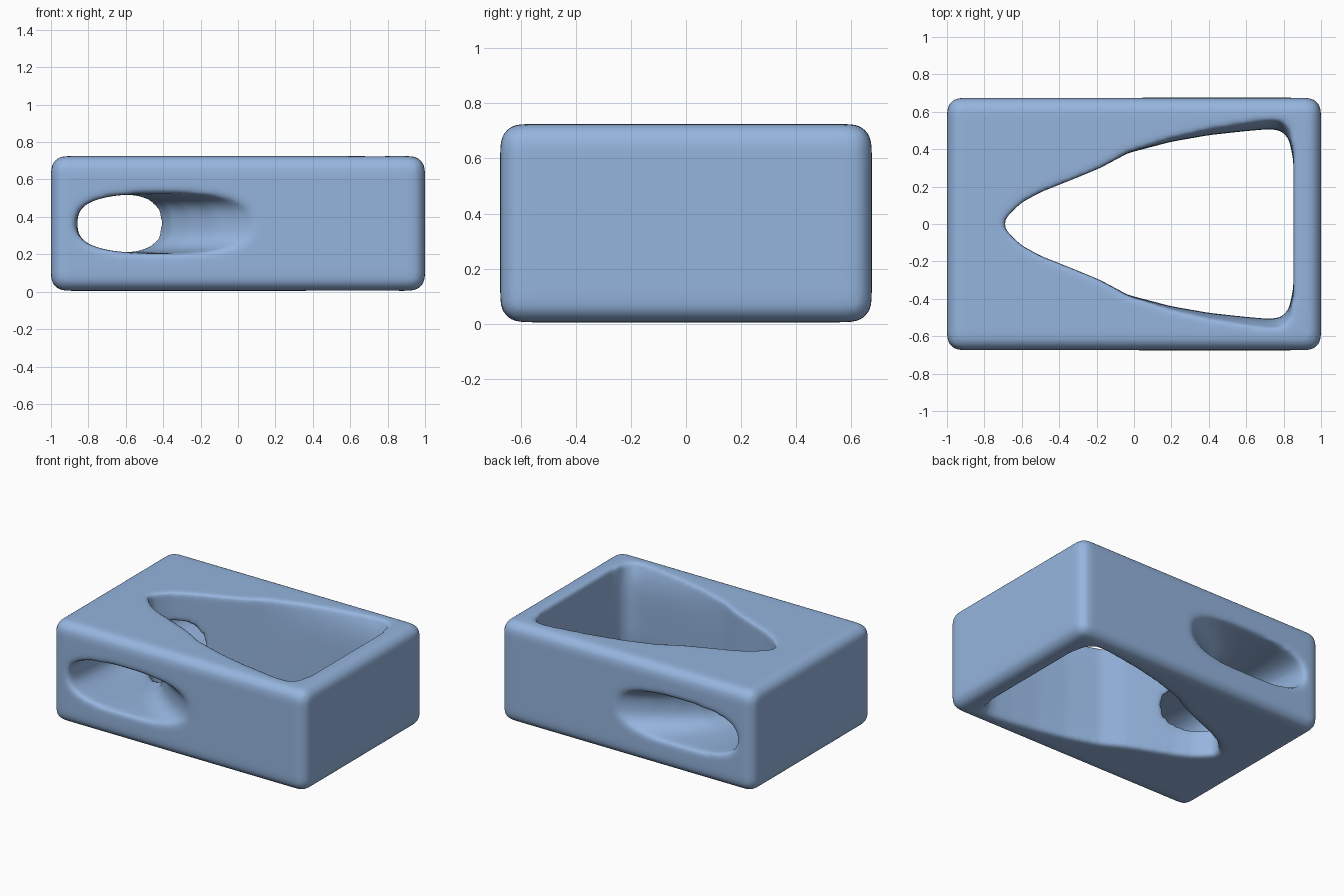
import bpy, bmesh, math

if "Cube" in bpy.data.objects:
    bpy.data.objects.remove(bpy.data.objects["Cube"])

H = 0.725          # block height
MID = 0.365        # mid height

blue = bpy.data.materials.new("soft blue")
blue.diffuse_color = (0.30, 0.46, 0.73, 1)
blue.use_nodes = True
blue.node_tree.nodes["Principled BSDF"].inputs["Base Color"].default_value = blue.diffuse_color


def make_object(name, bm):
    bmesh.ops.recalc_face_normals(bm, faces=bm.faces)
    mesh = bpy.data.meshes.new(name)
    bm.to_mesh(mesh)
    bm.free()
    obj = bpy.data.objects.new(name, mesh)
    bpy.context.collection.objects.link(obj)
    return obj


def loft(name, rings):
    """Closed solid skinned through rings of equal point count."""
    bm = bmesh.new()
    loops = [[bm.verts.new(p) for p in ring] for ring in rings]
    n = len(loops[0])
    for a, b in zip(loops, loops[1:]):
        for i in range(n):
            j = (i + 1) % n
            bm.faces.new((a[i], a[j], b[j], b[i]))
    bm.faces.new(loops[0])
    bm.faces.new(loops[-1])
    bmesh.ops.triangulate(bm, faces=bm.faces[:])
    return make_object(name, bm)


# Rounded block
bm = bmesh.new()
bmesh.ops.create_cube(bm, size=1)
for v in bm.verts:
    v.co = (v.co.x * 2.0, v.co.y * 1.35, v.co.z * (H - 0.005) + MID)
bmesh.ops.bevel(bm, geom=bm.edges[:], offset=0.075, segments=4, profile=0.5, affect='EDGES')
block = make_object("rounded_block", bm)

# Vertical arch-shaped opening, flaring at the wide end towards both rims
HALF = [(-0.69, 0.025), (-0.66, 0.06), (-0.6, 0.115), (-0.5, 0.17), (-0.3, 0.25),
        (-0.18, 0.30), (-0.03, 0.38), (0.2, 0.44), (0.4, 0.475), (0.6, 0.497),
        (0.72, 0.507), (0.79, 0.50), (0.83, 0.45), (0.852, 0.34)]


def arch_ring(z):
    flare = min(1, abs(z - MID) / 0.36) ** 4
    side = [(x, y + 0.06 * flare * max(0, min(1, (x + 0.1) / 0.9))) for x, y in HALF]
    return [(x, -y, z) for x, y in side] + [(x, y, z) for x, y in reversed(side)]


arch = loft("arch_cutter", [arch_ring(-0.1 + 0.93 * k / 16) for k in range(17)])

# Cross tunnel: oval slot, sweeping wide towards the front and back faces
SWEEP = [(0.75, -0.885, 0.20, 0.172), (0.675, -0.872, 0.09, 0.163), (0.63, -0.865, 0.0, 0.158),
         (0.56, -0.86, -0.12, 0.156), (0.45, -0.86, -0.26, 0.155), (0.34, -0.86, -0.36, 0.155),
         (0.2, -0.86, -0.42, 0.155), (0.0, -0.86, -0.42, 0.155)]


def slot_ring(y, x0, x1, h, n=40):
    ring = []
    for i in range(n):
        t = 2 * math.pi * i / n
        c, s = math.cos(t), math.sin(t)
        e = 2 / 2.7
        ring.append(((x0 + x1) / 2 + (x1 - x0) / 2 * math.copysign(abs(c) ** e, c), y,
                     MID + h * math.copysign(abs(s) ** e, s)))
    return ring


rings = [slot_ring(-y, a, b, h) for y, a, b, h in SWEEP]
rings += [slot_ring(y, a, b, h) for y, a, b, h in reversed(SWEEP[:-1])]
tunnel = loft("tunnel_cutter", rings)

# Cut both openings, then soften every rim
for cutter in (arch, tunnel):
    cutter.hide_render = True
    cutter.hide_set(True)
    mod = block.modifiers.new("cut", 'BOOLEAN')
    mod.operation = 'DIFFERENCE'
    mod.solver = 'EXACT'
    mod.object = cutter
remesh = block.modifiers.new("even_surface", 'REMESH')
remesh.mode = 'VOXEL'
remesh.voxel_size = 0.018
remesh.use_smooth_shade = True
soften = block.modifiers.new("soften", 'SMOOTH')
soften.factor = 0.5
soften.iterations = 8

# Bake the modifiers and drop the cutters
dg = bpy.context.evaluated_depsgraph_get()
mesh = bpy.data.meshes.new_from_object(block.evaluated_get(dg))
block.modifiers.clear()
block.data = mesh
for cutter in (arch, tunnel):
    bpy.data.objects.remove(cutter)
mesh.materials.clear()
mesh.materials.append(blue)
for p in mesh.polygons:
    p.use_smooth = True
    p.material_index = 0
